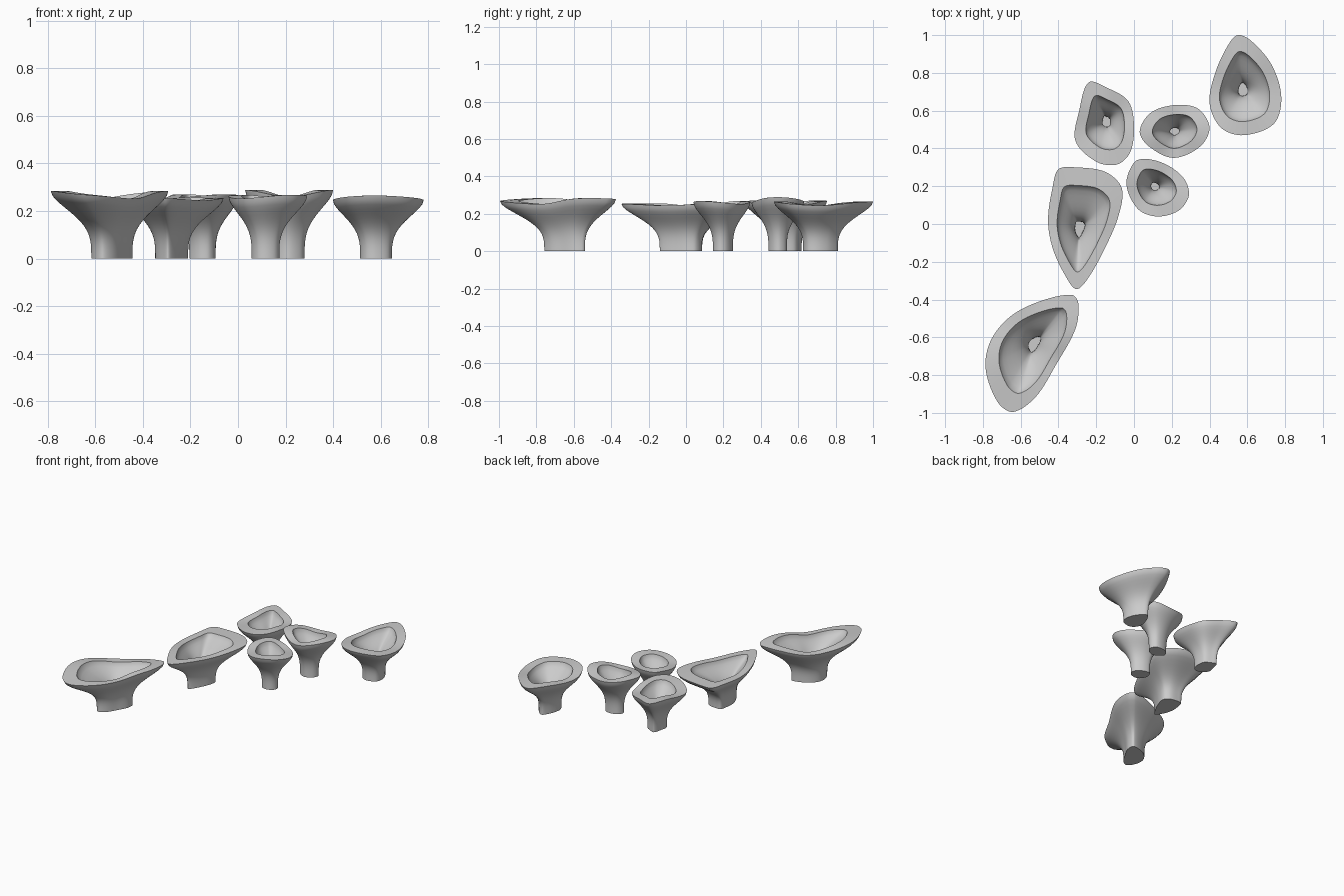
import bpy, bmesh, math
from mathutils import Vector

cube = bpy.data.objects.get("Cube")
if cube:
    bpy.data.objects.remove(cube, do_unlink=True)

STEPS = 8        # curve subdivisions between outline points
RINGS = 14       # rings up each wall
FOOT = 0.35      # foot size relative to the rim
PIT = 0.13       # size of the small floor inside
FLOOR = 0.15     # floor height relative to the rim

grey = bpy.data.materials.new("grey_ceramic")
grey.use_nodes = True
colour = (0.6, 0.6, 0.6, 1)
grey.diffuse_color = colour
shader = grey.node_tree.nodes["Principled BSDF"]
shader.inputs["Base Color"].default_value = colour
shader.inputs["Roughness"].default_value = 0.6


def closed_curve(points):
    """Smooth closed outline through the points."""
    pts = [Vector(p) for p in points]
    n = len(pts)
    out = []
    for i in range(n):
        a, b, c, d = (pts[(i + k) % n] for k in (-1, 0, 1, 2))
        chord = (c - b).length
        # tangents follow the neighbours, scaled to the local span
        start = (c - a) * (chord / (chord + (b - a).length))
        end = (d - b) * (chord / (chord + (d - c).length))
        for s in range(STEPS):
            t = s / STEPS
            out.append(b * (2*t**3 - 3*t**2 + 1) + start * (t**3 - 2*t**2 + t)
                       + c * (3*t**2 - 2*t**3) + end * (t**3 - t**2))
    return out


def flare(t):
    """Straight stem that swells into a wide lip."""
    u = t ** 1.8
    return u * u * (3 - 2 * u)


def flared_bowl(name, centre, hole, height, wave, high_angle, points):
    """Hollow bowl: foot, flared wall, wavy lip, funnel inside and floor."""
    centre = Vector(centre)
    outline = [p - centre for p in closed_curve(points)]
    # the lip rises at two opposite ends
    lip = [height + wave * math.cos(2 * (math.atan2(p.y, p.x) - math.radians(high_angle)))
           for p in outline]
    levels = [i / RINGS for i in range(RINGS + 1)]
    profile = [(FOOT + (1 - FOOT) * flare(t), t) for t in levels]
    profile += [(PIT + (hole - PIT) * flare(t), FLOOR + (1 - FLOOR) * t)
                for t in reversed(levels)]

    bm = bmesh.new()
    rings = [[bm.verts.new((centre.x + p.x * scale, centre.y + p.y * scale, z * t))
              for p, z in zip(outline, lip)] for scale, t in profile]
    n = len(outline)
    for low, high in zip(rings, rings[1:]):
        for i in range(n):
            j = (i + 1) % n
            bm.faces.new((low[i], low[j], high[j], high[i]))
    bm.faces.new(rings[0])
    bm.faces.new(rings[-1])
    bmesh.ops.recalc_face_normals(bm, faces=bm.faces)
    mesh = bpy.data.meshes.new(name)
    bm.to_mesh(mesh)
    bm.free()
    mesh.materials.append(grey)
    obj = bpy.data.objects.new(name, mesh)
    bpy.context.collection.objects.link(obj)
    bpy.ops.object.select_all(action='DESELECT')
    obj.select_set(True)
    bpy.context.view_layer.objects.active = obj
    bpy.ops.object.shade_smooth_by_angle(angle=math.radians(35))


# Back left teardrop
flared_bowl("teardrop_bowl_back", (.575, .71), .7, .255, .01, 90,
            [(.55, 1), (.62, .97), (.73, .84), (.78, .67), (.74, .53),
             (.58, .47), (.46, .51), (.4, .64), (.43, .8), (.5, .95)])

# Back right bowl with one pointed corner
flared_bowl("corner_bowl", (-.145, .545), .65, .26, .01, 120,
            [(-.24, .75), (-.14, .72), (-.03, .65), (0, .52), (-.02, .38),
             (-.09, .315), (-.2, .33), (-.31, .44), (-.29, .6)])

# Small oval
flared_bowl("oval_bowl", (.215, .49), .64, .275, .014, 0,
            [(.03, .49), (.09, .59), (.22, .63), (.34, .61), (.4, .51),
             (.35, .41), (.21, .35), (.08, .41)])

# Long middle teardrop
flared_bowl("teardrop_bowl_middle", (-.29, -.03), .71, .25, .006, 60,
            [(-.4, .29), (-.31, .3), (-.15, .275), (-.065, .19), (-.08, .05),
             (-.15, -.12), (-.245, -.29), (-.305, -.345), (-.36, -.28),
             (-.43, -.13), (-.455, .02), (-.43, .2)])

# Smallest rounded bowl
flared_bowl("small_bowl", (.11, .2), .63, .26, .008, 135,
            [(0, .325), (.06, .345), (.17, .315), (.265, .24), (.29, .15),
             (.235, .07), (.12, .04), (.02, .08), (-.04, .21)])

# Largest bowl at the front
flared_bowl("large_bowl", (-.525, -.63), .73, .268, .016, 28,
            [(-.33, -.375), (-.295, -.42), (-.31, -.555), (-.41, -.74),
             (-.52, -.915), (-.64, -.995), (-.72, -.945), (-.785, -.77),
             (-.76, -.62), (-.655, -.49), (-.5, -.41)])
